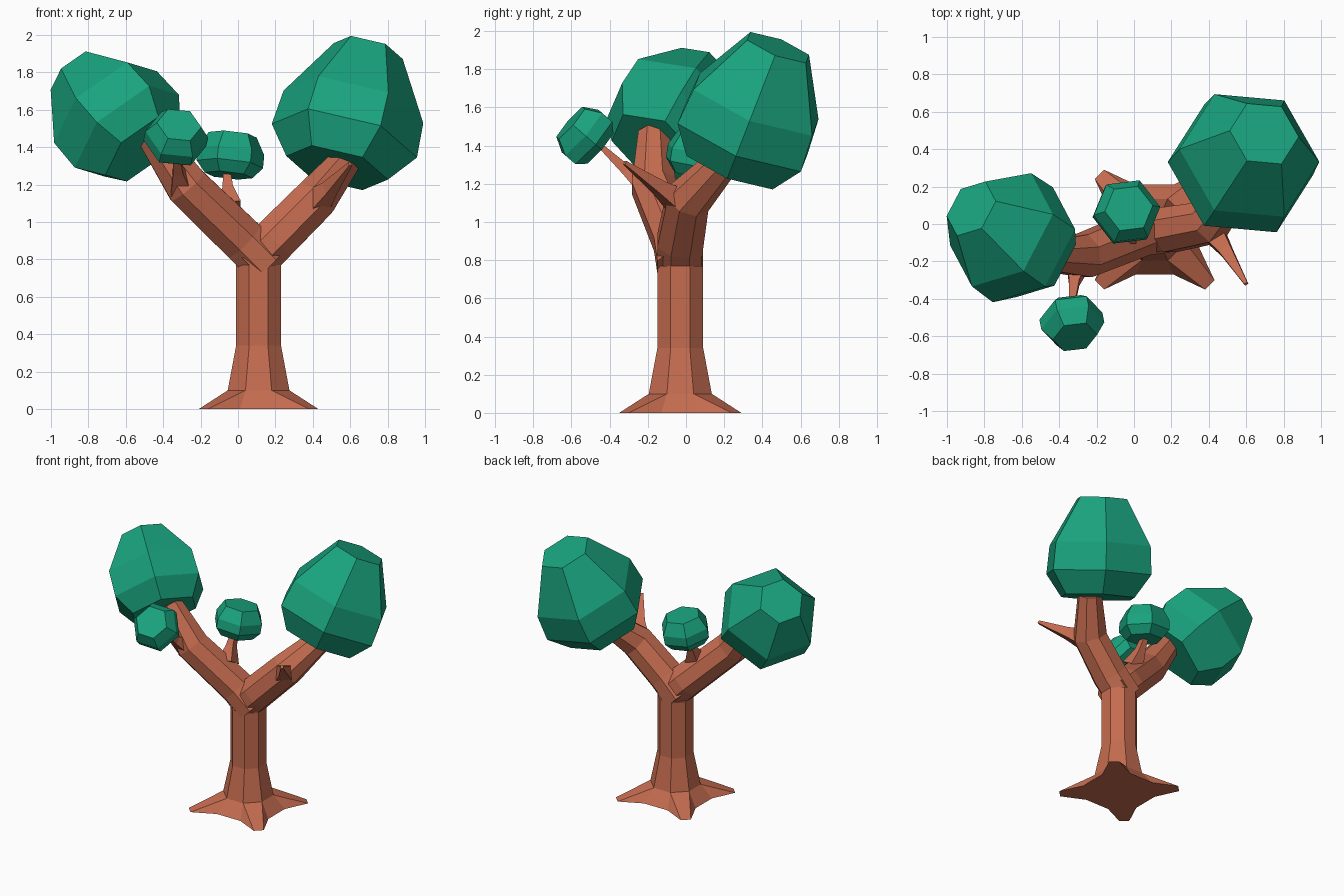
import bpy, bmesh, math
from mathutils import Vector

if "Cube" in bpy.data.objects:
    bpy.data.objects.remove(bpy.data.objects["Cube"])


def material(name, rgb):
    m = bpy.data.materials.new(name)
    m.diffuse_color = (*rgb, 1)
    m.use_nodes = True
    m.node_tree.nodes["Principled BSDF"].inputs["Base Color"].default_value = m.diffuse_color
    return m


BARK = material("bark", (0.56, 0.15, 0.08))
LEAF = material("leaves", (0.01, 0.37, 0.21))


def loft(name, rings, mat):
    """Skin a stack of equal-length point rings and cap both ends."""
    bm = bmesh.new()
    vs = [[bm.verts.new(p) for p in ring] for ring in rings]
    n = len(rings[0])
    for a, b in zip(vs, vs[1:]):
        for i in range(n):
            j = (i + 1) % n
            bm.faces.new((a[i], a[j], b[j], b[i]))
    bm.faces.new(vs[0][::-1])
    bm.faces.new(vs[-1])
    bmesh.ops.remove_doubles(bm, verts=bm.verts, dist=0.0005)
    bmesh.ops.recalc_face_normals(bm, faces=bm.faces)
    me = bpy.data.meshes.new(name)
    bm.to_mesh(me)
    bm.free()
    me.materials.append(mat)
    ob = bpy.data.objects.new(name, me)
    bpy.context.collection.objects.link(ob)
    return ob


def ring(center, axis, r, sides, ref, phase):
    a = Vector(axis).normalized()
    u = Vector(ref)
    u = (u - a * u.dot(a)).normalized()
    v = a.cross(u)
    out = []
    for i in range(sides):
        t = math.radians(phase) + math.tau * i / sides
        out.append(Vector(center) + u * r * math.cos(t) + v * r * math.sin(t))
    return out


def tube(name, pts, flats, sides, ref):
    """Tapered polygonal limb; flats are half-widths across the flat sides."""
    p = [Vector(q) for q in pts]
    rings = []
    for i, q in enumerate(p):
        d = Vector()
        if i > 0:
            d += (q - p[i - 1]).normalized()
        if i < len(p) - 1:
            d += (p[i + 1] - q).normalized()
        r = flats[i] / math.cos(math.pi / sides)
        rings.append(ring(q, d, r, sides, ref, 180 / sides))
    return loft(name, rings, BARK)


def puff(name, base, axis, profile, phase):
    """Hexagonal leaf clump from (distance, radius) pairs along its axis."""
    a = Vector(axis).normalized()
    loft(name, [ring(Vector(base) + a * h, a, r, 6, (1, 0, 0), phase)
                for h, r in profile], LEAF)


# Trunk: octagon flaring into four diagonal roots
CX, CY = 0.11, -0.03


def trunk_ring(z, mid, tip):
    pts = []
    for k in range(4):
        c, s = [(1, 0), (0, 1), (-1, 0), (0, -1)][k]
        quarter = [(mid[1], -mid[0]), (mid[1], mid[0]), (tip[1], tip[0]), (tip[0], tip[1])]
        pts += [Vector((CX + x * c - y * s, CY + x * s + y * c, z)) for x, y in quarter]
    return pts


loft("trunk", [trunk_ring(0, (0.10, 0.24), (0.27, 0.32)),
               trunk_ring(0.1, (0.07, 0.165), (0.07, 0.165)),
               trunk_ring(0.34, (0.05, 0.12), (0.05, 0.12)),
               trunk_ring(0.77, (0.05, 0.12), (0.05, 0.12))], BARK)

# Two main limbs
tube("left_limb", [(0.16, -0.03, 0.77), (0.03, -0.05, 0.90), (-0.27, -0.17, 1.19), (-0.46, -0.17, 1.46)],
     [0.12, 0.12, 0.115, 0.08], 8, (0, 1, 0))
tube("right_limb", [(0.06, -0.03, 0.77), (0.19, -0.03, 0.90), (0.41, 0.01, 1.12), (0.57, 0.20, 1.32)],
     [0.12, 0.12, 0.115, 0.08], 8, (0, 1, 0))

# Thin side twigs
tube("bare_twig", [(0.42, -0.04, 1.11), (0.49, -0.14, 1.18), (0.60, -0.32, 1.31)],
     [0.06, 0.035, 0.01], 4, (0, 0, 1))
tube("front_twig", [(-0.30, -0.20, 1.19), (-0.32, -0.31, 1.27), (-0.335, -0.46, 1.41)],
     [0.06, 0.028, 0.012], 4, (1, 0, 0))
tube("back_twig", [(-0.04, -0.06, 1.08), (-0.055, 0.0, 1.18), (-0.06, 0.05, 1.28)],
     [0.055, 0.028, 0.018], 4, (1, 0, 0))

# Leaf clumps
puff("right_canopy", (0.53, 0.24, 1.29), (0.24, 0.35, 0.90),
     [(0, 0.28), (0.16, 0.40), (0.36, 0.385), (0.69, 0.19)], 0)
puff("left_canopy", (-0.51, -0.17, 1.39), (-0.60, 0.42, 0.68),
     [(0, 0.25), (0.14, 0.35), (0.33, 0.345), (0.60, 0.165)], -5)
puff("back_leaf_clump", (-0.05, 0.05, 1.25), (0.10, 0.15, 0.98),
     [(0, 0.13), (0.06, 0.18), (0.13, 0.18), (0.22, 0.13)], 8)
puff("front_leaf_clump", (-0.345, -0.455, 1.39), (0.15, -0.75, 0.65),
     [(0, 0.12), (0.05, 0.17), (0.12, 0.17), (0.20, 0.12)], 0)
